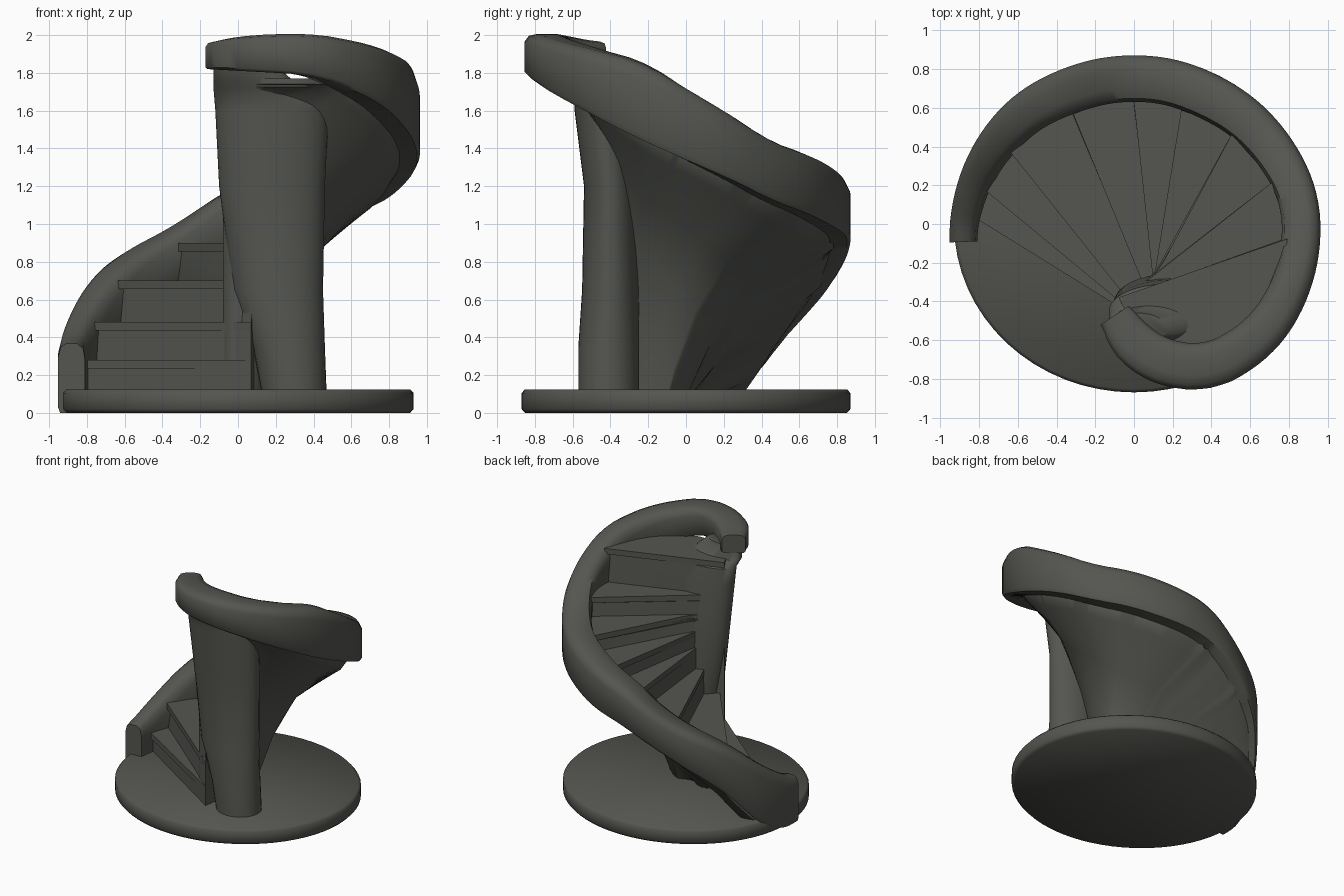
import bpy, bmesh
from math import sin, cos, radians, pi
from mathutils import Vector

if "Cube" in bpy.data.objects:
    bpy.data.objects.remove(bpy.data.objects["Cube"], do_unlink=True)

# One dark stone colour
stone = bpy.data.materials.new("dark grey stone")
stone.use_nodes = True
colour = (0.09, 0.092, 0.08, 1)
stone.diffuse_color = colour
stone.node_tree.nodes["Principled BSDF"].inputs["Base Color"].default_value = colour


def finish(name, bm, angle):
    bmesh.ops.recalc_face_normals(bm, faces=bm.faces)
    mesh = bpy.data.meshes.new(name)
    bm.to_mesh(mesh)
    bm.free()
    mesh.materials.append(stone)
    obj = bpy.data.objects.new(name, mesh)
    bpy.context.collection.objects.link(obj)
    bpy.ops.object.select_all(action="DESELECT")
    obj.select_set(True)
    bpy.context.view_layer.objects.active = obj
    bpy.ops.object.shade_smooth_by_angle(angle=radians(angle))


def loft(name, rings, angle):
    """Skin a list of equal closed rings and cap both ends."""
    bm = bmesh.new()
    rows = [[bm.verts.new(p) for p in ring] for ring in rings]
    count = len(rows[0])
    for a, b in zip(rows, rows[1:]):
        for i in range(count):
            j = (i + 1) % count
            bm.faces.new((a[i], a[j], b[j], b[i]))
    bm.faces.new(rows[0])
    bm.faces.new(rows[-1])
    finish(name, bm, angle)


# Railing guide: angle, centre radius, top z, bottom z, half width
guide = [
    (186, .89, .35, 0, .07), (172, .86, .47, 0, .08), (160, .84, .61, .13, .09),
    (150, .82, .73, .33, .1), (136, .8, .85, .52, .11), (115, .76, .99, .72, .12),
    (92, .75, 1.2, .9, .12), (60, .76, 1.33, 1, .12), (30, .81, 1.44, 1.12, .11),
    (8, .86, 1.64, 1.28, .1), (-15, .87, 1.86, 1.45, .1), (-40, .87, 1.95, 1.65, .11),
    (-63, .83, 2.01, 1.79, .12), (-83, .69, 2, 1.81, .12), (-97, .53, 1.97, 1.82, .11),
    (-104, .44, 1.96, 1.82, .07)]


def linear(t):
    t = max(min(t, guide[0][0]), guide[-1][0])
    for a, b in zip(guide, guide[1:]):
        if t >= b[0]:
            f = (a[0] - t) / (a[0] - b[0])
            return [p + (q - p) * f for p, q in zip(a[1:], b[1:])]


def sample(t):
    """Softened guide values at an angle."""
    return [sum(v) / 3 for v in zip(linear(t - 6), linear(t), linear(t + 6))]


def polar(t, r):
    return Vector((cos(radians(t)) * r, sin(radians(t)) * r, 0))


def ramp(t, low, high):
    return max(0, min(1, (t - low) / (high - low)))


# Railing: rounded band swept up the spiral
section = [(1, .08), (1, .8), (.8, .95), (.4, 1), (-.4, 1), (-.85, .93), (-1, .75),
           (-1, .08), (-.85, 0), (.85, 0)]
rings = []
for t in range(186, -105, -3):
    r, top, low, half = sample(t)
    centre = polar(t, r)
    along = polar(t - 1, sample(t - 1)[0]) - polar(t + 1, sample(t + 1)[0])
    side = Vector((-along.y, along.x, 0)).normalized()
    rings.append([centre + side * half * u + Vector((0, 0, low + (top - low) * v))
                  for u, v in section])
loft("railing", rings, 50)

# Steps: leading edge angle and tread height
steps = [(177, .28), (166, .48), (148, .7), (117, .9), (89, 1.07), (67, 1.2),
         (42, 1.34), (16, 1.5), (-7, 1.77)]
last_angle = -94


def tread_height(t):
    return [z for a, z in steps if t <= a][-1]


def pivot(t):
    """Inner end of a tread, drifting round the column as it climbs."""
    early, late = ramp(t, 90, 150), ramp(t, 45, -7)
    return Vector((.1 - .03 * early - .18 * late, -.3 - .22 * early - .08 * late, 0))


def rim(t):
    return polar(t, sample(t)[0] - .07 - .02 * ramp(t, -20, -50))


# Stair body: stepped top, flared underside running down into the column
rings = []
for t in range(177, last_angle, -2):
    inner, outer = pivot(t), rim(t)
    top = tread_height(t) - .03
    low = sample(t)[2] + .02
    scale = 1 - .5 * ramp(t, -10, -50)
    flare = [(1.1, low), (1.02, low - .1 * scale), (.65, low - .28 * scale),
             (.44, low - .55 * scale), (.3, low - .85 * scale), (.24, .05), (0, .05),
             (0, top), (1.08, top)]
    rings.append([inner.lerp(outer, f) + Vector((0, 0, min(max(z, .05), top)))
                  for f, z in flare])
loft("stair_body", rings, 45)

# Treads: thin slabs with a small nosing over the riser
ends = [a for a, z in steps[1:]] + [last_angle]
for n, ((start, z), end) in enumerate(zip(steps, ends)):
    rings = []
    pieces = max(2, int((start - end) / 5))
    for i in range(pieces + 1):
        t = start + 1.5 + (end - start - 1.5) * i / pieces
        a, b = pivot(t), rim(t)
        rings.append([a + Vector((0, 0, z - .045)), b + Vector((0, 0, z - .045)),
                      b + Vector((0, 0, z)), a + Vector((0, 0, z))])
    loft(f"tread_{n + 1}", rings, 30)

# Column: leaning oval post, height, centre and radii
post = [(.08, .3, .17, -.41, .16), (.35, .27, .19, -.41, .16), (.65, .21, .24, -.4, .15),
        (1.2, .18, .28, -.4, .14), (1.6, .18, .3, -.44, .15), (1.72, .17, .3, -.45, .14),
        (1.76, .08, .21, -.52, .1), (1.87, .02, .15, -.54, .08)]
loft("column", [[(x + rx * cos(k * pi / 16), y + ry * sin(k * pi / 16), z)
                 for k in range(32)] for z, x, rx, y, ry in post], 50)

# Base: oval disc with softened rims
disc = [(0, .98), (.02, 1), (.105, 1), (.125, .98)]
loft("base", [[(.93 * s * cos(k * pi / 32), .87 * s * sin(k * pi / 32), z)
               for k in range(64)] for z, s in disc], 50)
